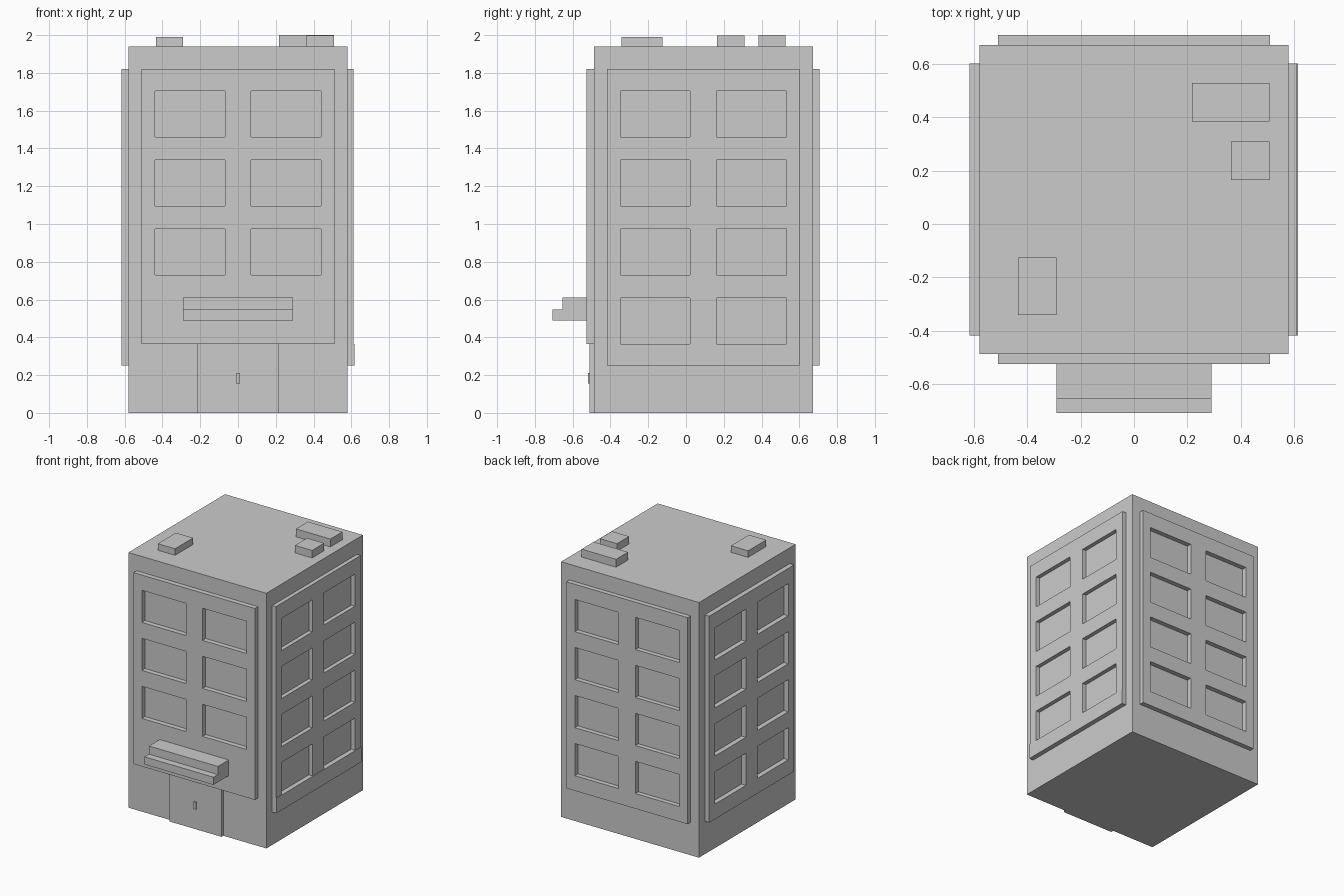
import bpy, bmesh
from math import radians
from mathutils import Matrix, Vector

if "Cube" in bpy.data.objects:
    bpy.data.objects.remove(bpy.data.objects["Cube"])


def finish(name, bm):
    bmesh.ops.recalc_face_normals(bm, faces=bm.faces)
    mesh = bpy.data.meshes.new(name)
    bm.to_mesh(mesh)
    bm.free()
    ob = bpy.data.objects.new(name, mesh)
    bpy.context.collection.objects.link(ob)
    return ob


def box(name, x0, x1, y0, y1, z0, z1):
    bm = bmesh.new()
    m = Matrix.Translation(((x0 + x1) / 2, (y0 + y1) / 2, (z0 + z1) / 2))
    m = m @ Matrix.Diagonal((x1 - x0, y1 - y0, z1 - z0, 1))
    bmesh.ops.create_cube(bm, size=1, matrix=m)
    return finish(name, bm)


def extruded(name, faces, offset):
    """Turn a flat grid of quads into a solid slab."""
    bm = bmesh.new()
    for f in faces:
        bm.faces.new([bm.verts.new(p) for p in f])
    bmesh.ops.remove_doubles(bm, verts=bm.verts, dist=1e-5)
    bmesh.ops.solidify  # slab is made by extruding the open sheet below
    ext = bmesh.ops.extrude_face_region(bm, geom=bm.faces[:], use_keep_orig=True)
    moved = [v for v in ext["geom"] if isinstance(v, bmesh.types.BMVert)]
    bmesh.ops.translate(bm, verts=moved, vec=offset)
    return finish(name, bm)


PITCH, SILL, WIN_H = 0.365, 0.365, 0.244


def window_panel(name, angle, centre, wall, thick, z0, first_row):
    """Slab with two columns of window openings, turned to face one side."""
    us = [centre + u for u in (-0.51, -0.44, -0.07, 0.07, 0.44, 0.51)]
    zs = [z0]
    for r in range(first_row, 4):
        zs += [SILL + r * PITCH, SILL + r * PITCH + WIN_H]
    zs.append(1.82)
    rot = Matrix.Rotation(radians(angle), 3, 'Z')
    faces = []
    for i in range(5):
        for j in range(len(zs) - 1):
            if i % 2 == 1 and j % 2 == 1:
                continue
            quad = ((i, j), (i + 1, j), (i + 1, j + 1), (i, j + 1))
            faces.append([rot @ Vector((us[a], -wall, zs[b])) for a, b in quad])
    return extruded(name, faces, rot @ Vector((0, -thick, 0)))


# Main block
box("building_body", -0.58, 0.58, -0.488, 0.672, 0, 1.94)

# Raised window panels on all four sides
window_panel("front_panel", 0, 0, 0.488, 0.038, 0.365, 1)
window_panel("right_panel", 90, 0.092, 0.58, 0.031, 0.25, 0)
window_panel("back_panel", 180, 0, 0.672, 0.036, 0.25, 0)
window_panel("left_panel", -90, -0.092, 0.58, 0.037, 0.25, 0)
box("right_base_strip", 0.58, 0.616, -0.418, 0.602, 0.25, 0.365)

# Stepped awning over the entrance
profile = [(-0.52, 0.49), (-0.708, 0.49), (-0.708, 0.548),
           (-0.655, 0.548), (-0.655, 0.61), (-0.52, 0.61)]
extruded("awning", [[Vector((-0.29, y, z)) for y, z in profile]], Vector((0.58, 0, 0)))

# Door and handle
box("door", -0.218, 0.218, -0.51, -0.48, 0, 0.366)
box("door_handle", -0.01, 0.01, -0.52, -0.505, 0.155, 0.21)

# Rooftop units
box("roof_unit_front", -0.435, -0.29, -0.342, -0.125, 1.93, 1.99)
box("roof_unit_back", 0.218, 0.508, 0.384, 0.528, 1.93, 2.0)
box("roof_unit_side", 0.363, 0.508, 0.165, 0.31, 1.93, 1.997)
